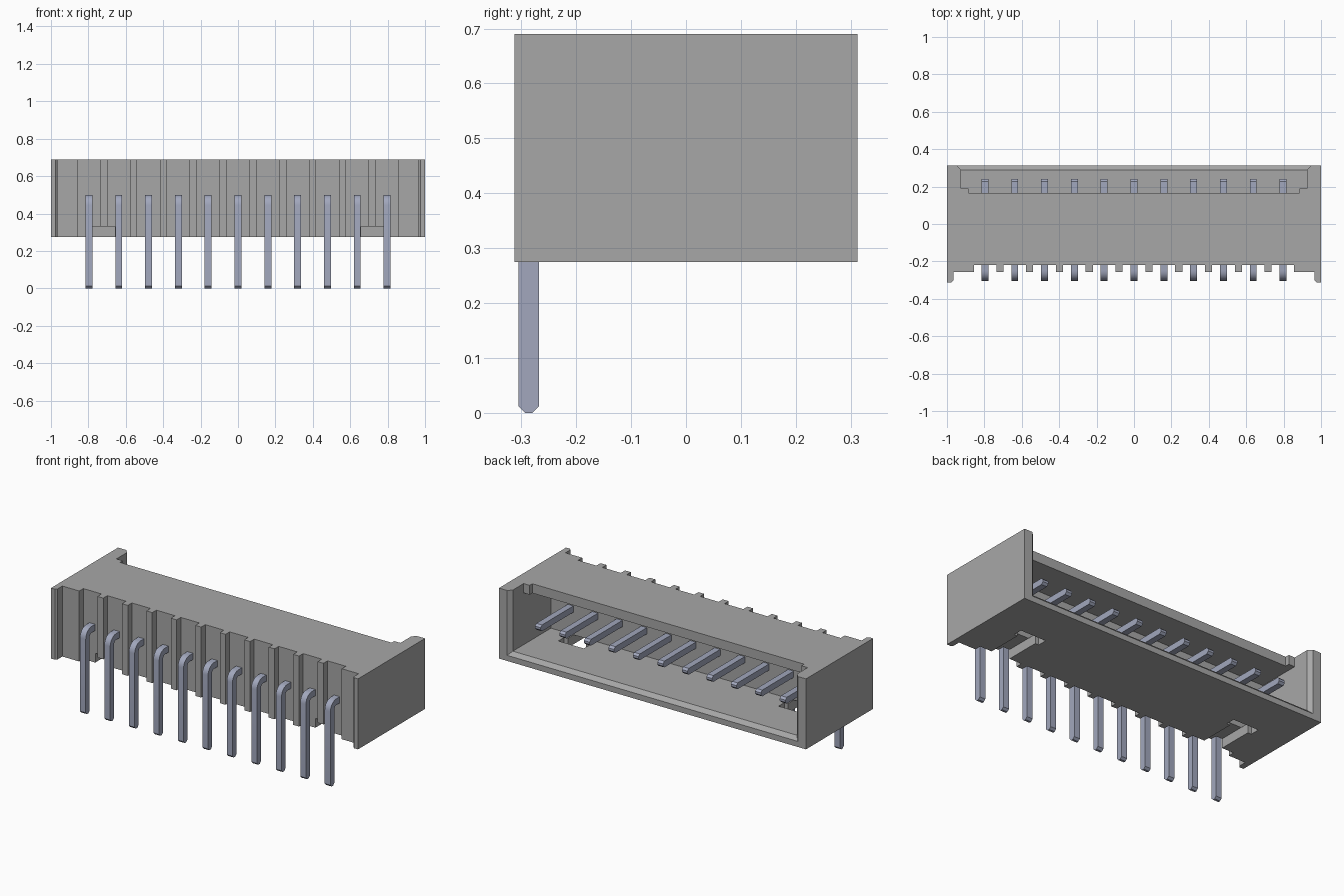
import bpy, bmesh
from math import sin, cos, pi

cube = bpy.data.objects.get("Cube")
if cube:
    bpy.data.objects.remove(cube, do_unlink=True)


def material(name, rgb):
    m = bpy.data.materials.new(name)
    m.use_nodes = True
    m.diffuse_color = (*rgb, 1)
    m.node_tree.nodes["Principled BSDF"].inputs["Base Color"].default_value = (*rgb, 1)
    return m


grey = material("grey plastic", (0.39, 0.39, 0.39))
metal = material("bluish metal", (0.36, 0.39, 0.51))


def loft(name, loop_a, loop_b, mat):
    """Closed solid between two matching outlines."""
    bm = bmesh.new()
    a = [bm.verts.new(p) for p in loop_a]
    b = [bm.verts.new(p) for p in loop_b]
    bm.faces.new(a)
    bm.faces.new(b)
    for i in range(len(a)):
        j = (i + 1) % len(a)
        bm.faces.new((a[i], a[j], b[j], b[i]))
    bmesh.ops.recalc_face_normals(bm, faces=bm.faces)
    mesh = bpy.data.meshes.new(name)
    bm.to_mesh(mesh)
    bm.free()
    mesh.materials.append(mat)
    ob = bpy.data.objects.new(name, mesh)
    bpy.context.collection.objects.link(ob)
    return ob


def prism_z(name, outline, z0, z1):
    return loft(name, [(x, y, z0) for x, y in outline],
                [(x, y, z1) for x, y in outline], grey)


def box(name, x0, x1, y0, y1, z0, z1):
    return prism_z(name, [(x0, y0), (x1, y0), (x1, y1), (x0, y1)], z0, z1)


def mirrored(half):
    return half + [(-x, y) for x, y in reversed(half)]


def cut(target, cutter):
    cutter.hide_render = True
    mod = target.modifiers.new("cut", "BOOLEAN")
    mod.operation = "DIFFERENCE"
    mod.solver = "EXACT"
    mod.object = cutter
    bpy.context.view_layer.objects.active = target
    bpy.ops.object.modifier_apply(modifier=mod.name)
    bpy.data.objects.remove(cutter, do_unlink=True)


COUNT, PITCH, HALF = 11, 0.1594, 0.0185
pin_x = [(i - (COUNT - 1) / 2) * PITCH for i in range(COUNT)]
BOTTOM, TOP, BACK = 0.275, 0.69, 0.312
FLOOR, CEILING = 0.33, 0.635

# Housing outline with end ears and a comb of ribs between the pins
outline = [(-1, BACK), (-1, -BACK), (-0.975, -BACK), (-0.965, -0.302), (-0.965, -0.256)]
for x in pin_x:
    left = -0.855 if x == pin_x[0] else x - PITCH / 2 + 0.019
    right = 0.855 if x == pin_x[-1] else x + PITCH / 2 - 0.019
    outline += [(left, -0.256), (left, -0.218), (right, -0.218), (right, -0.256)]
outline += [(0.965, -0.256), (0.965, -0.302), (0.975, -BACK), (1, -BACK), (1, BACK)]
housing = prism_z("housing", outline, BOTTOM, TOP)

# Mating cavity, open at the back
cut(housing, box("cavity", -0.925, 0.925, -0.065, 0.5, FLOOR, CEILING))

# Stepped opening in the top wall
opening = mirrored([(0.885, 0.165), (0.885, 0.19), (0.925, 0.19), (0.925, 0.5)])
cut(housing, prism_z("top_opening", opening, 0.6, 0.8))

# Chamfered lip round the mouth
def lip(y, grow):
    w, z = 0.925 + grow, FLOOR - grow
    return [(-w, y, z), (w, y, z), (w, y, 0.8), (-w, y, 0.8)]

cut(housing, loft("lip_chamfer", lip(0.29, 0), lip(0.322, 0.032), grey))

# T-shaped slots through the floor at both ends
for side in (-1, 1):
    c = side * 4.5 * PITCH
    cut(housing, box("slot_stem", c - 0.06, c + 0.06, -0.4, 0.02, 0.2, FLOOR))
    cut(housing, box("slot_bar", c - 0.083, c + 0.083, -0.01, 0.045, 0.2, FLOOR + 0.01))

# Right-angled pins: a bent side profile given width
def arc(cy, cz, r):
    return [(cy - r * cos(t * pi / 12), cz + r * sin(t * pi / 12)) for t in range(7)]

FRONT, THICK, PIN_TOP, TIP, CH = -0.305, 0.037, 0.5, 0.24, 0.012
R = 0.055
cy, cz = FRONT + R, PIN_TOP - R
profile = [(FRONT + CH, 0), (FRONT, CH)] + arc(cy, cz, R)
profile += [(TIP - CH, PIN_TOP), (TIP, PIN_TOP - CH),
            (TIP, PIN_TOP - THICK + CH), (TIP - CH, PIN_TOP - THICK)]
profile += list(reversed(arc(cy, cz, R - THICK)))
profile += [(FRONT + THICK, CH), (FRONT + THICK - CH, 0)]

for i, x in enumerate(pin_x):
    pin = loft(f"pin_{i + 1}", [(x - HALF, y, z) for y, z in profile],
               [(x + HALF, y, z) for y, z in profile], metal)
    bpy.ops.object.select_all(action="DESELECT")
    pin.select_set(True)
    bpy.context.view_layer.objects.active = pin
    bpy.ops.object.shade_smooth_by_angle(angle=pi / 7)
